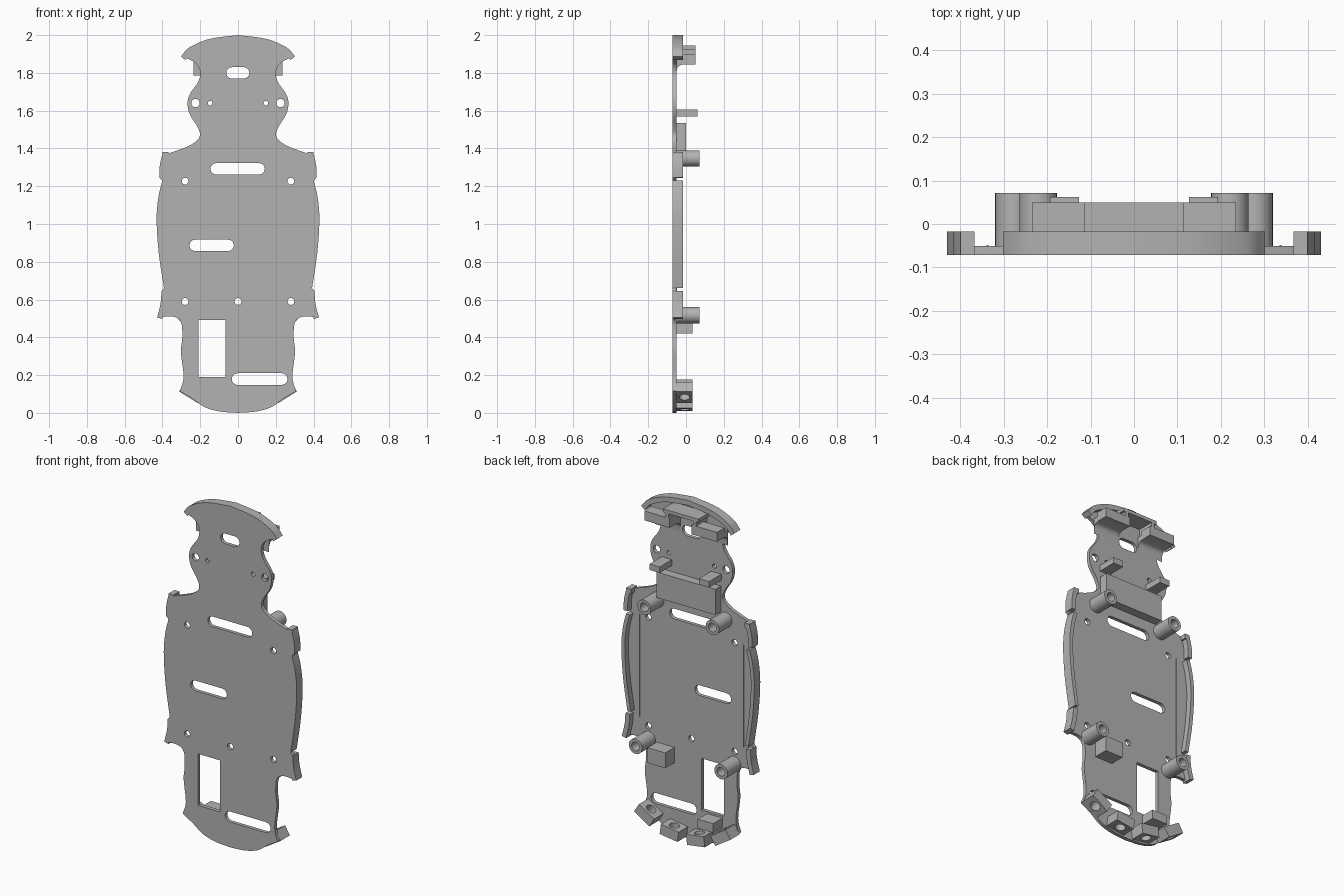
import bpy
from math import sin, cos, pi, radians
from mathutils import Matrix, Vector

if "Cube" in bpy.data.objects:
    bpy.data.objects.remove(bpy.data.objects["Cube"])

grey = bpy.data.materials.new("plain grey")
grey.use_nodes = True
grey.diffuse_color = (0.45, 0.45, 0.45, 1)
grey.node_tree.nodes["Principled BSDF"].inputs["Base Color"].default_value = (0.45, 0.45, 0.45, 1)

FRONT, FLOOR, RIM, BACK = -0.072, -0.051, -0.017, 0.072
UPRIGHT = Matrix.Rotation(pi / 2, 4, 'X')


def slab(name, loops, y0, y1, place=None):
    """Extrude outlines (first one solid, the rest holes) from y0 to y1."""
    cu = bpy.data.curves.new(name, 'CURVE')
    cu.dimensions, cu.fill_mode = '2D', 'BOTH'
    cu.extrude = (y1 - y0) / 2
    for loop in loops:
        sp = cu.splines.new('POLY')
        sp.points.add(len(loop) - 1)
        for p, (x, z) in zip(sp.points, loop):
            p.co = (x, z, 0, 1)
        sp.use_cyclic_u = True
    tmp = bpy.data.objects.new(name + "_outline", cu)
    bpy.context.collection.objects.link(tmp)
    me = bpy.data.meshes.new_from_object(tmp.evaluated_get(bpy.context.evaluated_depsgraph_get()))
    bpy.data.objects.remove(tmp)
    me.transform(place or Matrix.Translation((0, (y0 + y1) / 2, 0)) @ UPRIGHT)
    me.materials.clear()
    me.materials.append(grey)
    ob = bpy.data.objects.new(name, me)
    bpy.context.collection.objects.link(ob)
    bpy.ops.object.select_all(action='DESELECT')
    ob.select_set(True)
    bpy.context.view_layer.objects.active = ob
    bpy.ops.object.mode_set(mode='EDIT')
    bpy.ops.mesh.select_all(action='SELECT')
    bpy.ops.mesh.remove_doubles(threshold=0.0001)
    bpy.ops.mesh.normals_make_consistent(inside=False)
    bpy.ops.object.mode_set(mode='OBJECT')
    bpy.ops.object.shade_smooth_by_angle(angle=radians(30))
    return ob


def rect(x0, x1, z0, z1):
    return [(x0, z0), (x1, z0), (x1, z1), (x0, z1)]


def circle(x, z, r, n=24):
    return [(x + r * cos(2 * pi * i / n), z + r * sin(2 * pi * i / n)) for i in range(n)]


def slot(x0, x1, z0, z1, n=8):
    r, z = (z1 - z0) / 2, (z0 + z1) / 2
    right = [(x1 - r + r * sin(pi * i / n), z - r * cos(pi * i / n)) for i in range(n + 1)]
    return right + [(x0 + x1 - x, 2 * z - h) for x, h in right]


def smooth(pts, n=5):
    """Smooth path through the points."""
    v = [Vector(p) for p in pts]
    v = [2 * v[0] - v[1]] + v + [2 * v[-1] - v[-2]]
    out = []
    for a, b, c, d in zip(v, v[1:], v[2:], v[3:]):
        for i in range(n):
            t = i / n
            out.append((b * 2 + (c - a) * t + (a * 2 - b * 5 + c * 4 - d) * t * t
                        + (b * 3 - a - c * 3 + d) * t ** 3) / 2)
    return [tuple(p) for p in out] + [tuple(v[-2])]


def ribbon(path, w):
    """Closed strip of width w on the left of a path."""
    inner = []
    for i, p in enumerate(path):
        d = Vector(path[min(i + 1, len(path) - 1)]) - Vector(path[max(i - 1, 0)])
        d.normalize()
        inner.append((p[0] - d.y * w, p[1] + d.x * w))
    return path + inner[::-1]


def flip(loop):
    return [(-x, z) for x, z in loop][::-1]


def box(name, x0, x1, y0, y1, z0, z1):
    return slab(name, [rect(x0, x1, z0, z1)], y0, y1)


# Outline of the right half, bottom to top, split at its sharp corners
tail = smooth([(0, 0), (0.1, 0.008), (0.18, 0.032), (0.24, 0.075), (0.308, 0.115)])
lower = smooth([(0.308, 0.115), (0.288, 0.19), (0.302, 0.32), (0.295, 0.4), (0.302, 0.48),
                (0.345, 0.51), (0.428, 0.505)])
skirt = smooth([(0.428, 0.505), (0.41, 0.58), (0.405, 0.645)])
flank = smooth([(0.392, 0.66), (0.42, 0.85), (0.431, 1.03), (0.42, 1.15), (0.4, 1.23)])
horn = smooth([(0.416, 1.245), (0.414, 1.31), (0.398, 1.38)])
neck = smooth([(0.368, 1.373), (0.257, 1.415), (0.204, 1.46), (0.212, 1.51), (0.255, 1.58),
               (0.267, 1.64), (0.254, 1.69), (0.212, 1.75), (0.2, 1.8), (0.214, 1.84),
               (0.25, 1.868), (0.302, 1.887)])
crown = smooth([(0.302, 1.887), (0.257, 1.935), (0.15, 1.98), (0, 2.0)])
half = tail + lower[1:] + skirt[1:] + flank + horn + [(0.373, 1.38)] + neck + crown[1:]
outline = half + flip(half)[1:-1]

# Main plate with its slots, window and screw holes
holes = [slot(-0.062, 0.06, 1.77, 1.83), slot(-0.146, 0.142, 1.262, 1.322),
         slot(-0.257, -0.022, 0.857, 0.917), slot(-0.033, 0.262, 0.148, 0.21),
         rect(-0.21, -0.065, 0.19, 0.492), circle(0, 0.59, 0.018)]
for s in (-1, 1):
    holes += [circle(s * 0.225, 1.64, 0.022), circle(s * 0.148, 1.64, 0.012),
              circle(s * 0.28, 1.227, 0.018), circle(s * 0.28, 0.59, 0.018)]
slab("main_plate", [outline] + holes, FRONT, FLOOR)

# Raised rims along both flanks
for side in ("right", "left"):
    turn = flip if side == "left" else list
    for part, path, w in (("skirt", skirt, 0.028), ("flank", flank, 0.022), ("horn", horn, 0.026)):
        slab(f"{side}_{part}_rim", [turn(ribbon(path, w))], FRONT, RIM)
    slab(f"{side}_horn_hook", [turn(rect(0.368, 0.4, 1.352, 1.38))], FRONT, RIM)
    slab(f"{side}_flank_step", [turn(rect(0.335, 0.34, 0.63, 1.23))], FLOOR - 0.005, FLOOR + 0.003)

# Raised rim around the crown
slab("crown_rim", [ribbon(crown + flip(crown)[1:], 0.03)], FRONT, RIM)

# Crown shelf: filleted bracket wings, bridge bar and its walls
profile = smooth([(FLOOR, 1.785), (-0.047, 1.82), (-0.035, 1.838), (-0.012, 1.845)]) + [
    (0.05, 1.845), (0.05, 1.9), (-0.02, 1.9), (-0.02, 1.875), (FLOOR, 1.875)]
ALONG_X = Matrix(((0, 0, 1, 0), (1, 0, 0, 0), (0, 1, 0, 0), (0, 0, 0, 1)))
for s, side in ((1, "right"), (-1, "left")):
    slab(f"{side}_shelf_wing", [profile], 0, 0.165, Matrix.Translation((s * 0.153, 0, 0)) @ ALONG_X)
    box(f"{side}_bridge_wall", s * 0.09 - 0.01, s * 0.09 + 0.01, FLOOR, 0.05, 1.88, 1.945)
box("bridge_bar", -0.115, 0.115, FLOOR, 0.05, 1.925, 1.945)

# Battery-style block with two tabs above it
box("neck_block", -0.19, 0.19, FLOOR, 0.0, 1.385, 1.535)
for s, side in ((1, "right"), (-1, "left")):
    box(f"{side}_neck_tab", s * 0.16 - 0.033, s * 0.16 + 0.033, FLOOR, 0.062, 1.57, 1.605)

# Screw bosses
for s, side in ((1, "right"), (-1, "left")):
    for level, x, z in (("upper", 0.221, 1.347), ("lower", 0.277, 0.517)):
        slab(f"{side}_{level}_boss", [circle(s * x, z, 0.043, 32), circle(s * x, z, 0.025)], FLOOR, BACK)

# Small blocks on the back
box("cube_stop", 0.11, 0.225, FLOOR, 0.035, 0.42, 0.51)
box("window_stop", -0.2, -0.1, FLOOR, 0.035, 0.125, 0.178)

# Sensor mounts fanned along the tail, each with a hole through it
for s, side in ((1, "right"), (-1, "left")):
    for part, x, z, tilt in (("inner", 0.085, 0.047, 8), ("outer", 0.247, 0.108, 32)):
        place = Matrix.Translation((s * x, -0.008, z)) @ Matrix.Rotation(radians(-s * tilt), 4, 'Y')
        slab(f"{side}_{part}_tail_mount", [rect(-0.058, 0.058, -0.043, 0.043), circle(0, 0, 0.028)],
             0, 0.06, place)
